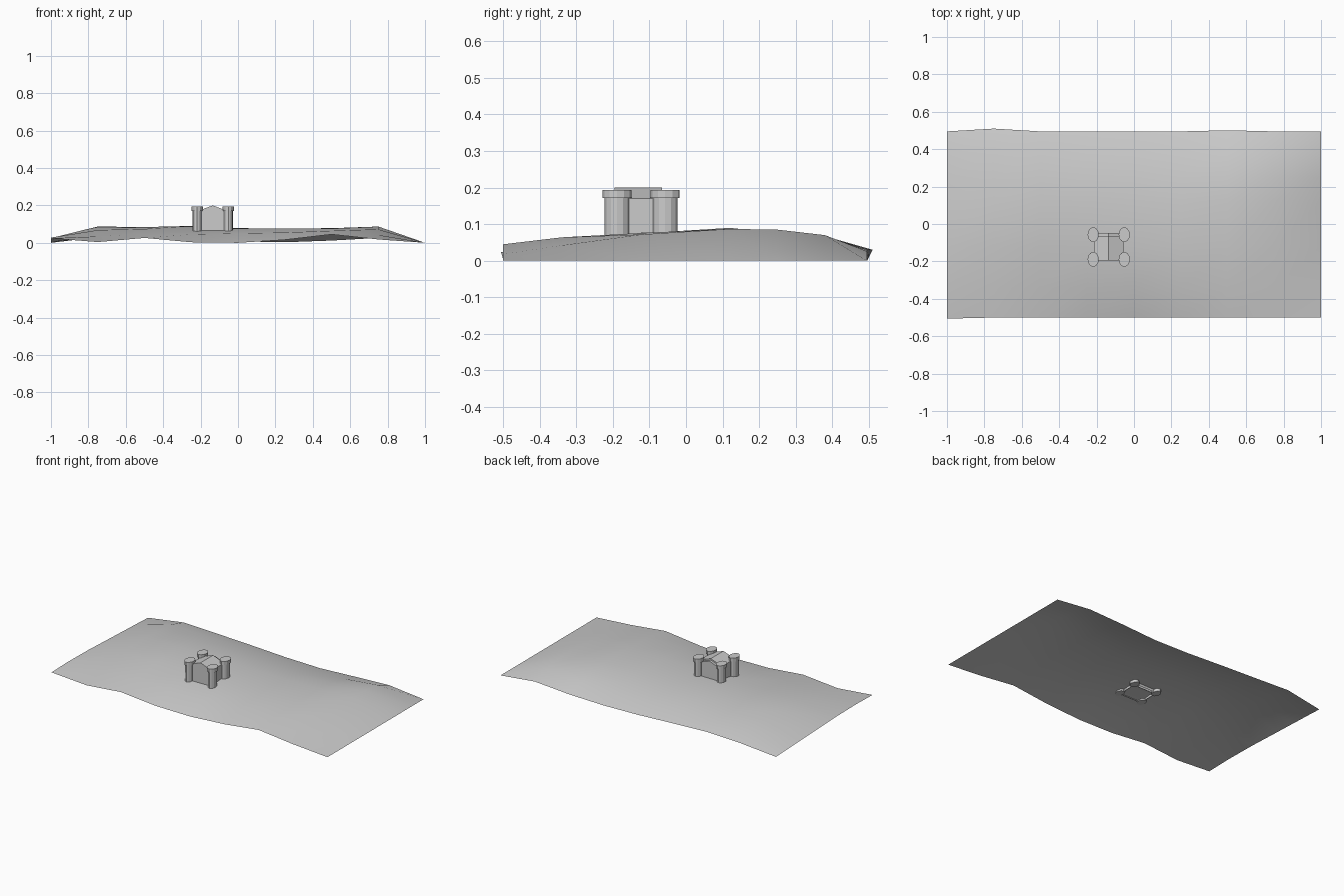
import bpy, bmesh, math

cube = bpy.data.objects.get("Cube")
if cube:
    bpy.data.objects.remove(cube, do_unlink=True)

grey = bpy.data.materials.new("light_grey")
grey.use_nodes = True
GREY = (0.6, 0.6, 0.6, 1)
grey.diffuse_color = GREY
grey.node_tree.nodes["Principled BSDF"].inputs["Base Color"].default_value = GREY


def finish(bm, name, angle=None):
    mesh = bpy.data.meshes.new(name)
    bm.to_mesh(mesh)
    bm.free()
    mesh.materials.append(grey)
    obj = bpy.data.objects.new(name, mesh)
    bpy.context.collection.objects.link(obj)
    if angle:
        bpy.ops.object.select_all(action='DESELECT')
        obj.select_set(True)
        bpy.context.view_layer.objects.active = obj
        bpy.ops.object.shade_smooth_by_angle(angle=math.radians(angle))
    return obj


def prism(bm, outline, y0, y1):
    """Extrude an (x, z) outline along y, leaving its first edge open."""
    front = [bm.verts.new((x, y0, z)) for x, z in outline]
    back = [bm.verts.new((x, y1, z)) for x, z in outline]
    bm.faces.new(front)
    bm.faces.new(back[::-1])
    for i in range(1, len(outline)):
        j = (i + 1) % len(outline)
        bm.faces.new((front[j], front[i], back[i], back[j]))


# Hilly ground: heights in thousandths from front to back, one row per x column
STATIONS = (-0.5, -0.34, -0.12, 0.12, 0.25, 0.38, 0.495)
COLUMNS = (
    (24, 28, 25, 15, 10, 5, 0),
    (4, 34, 68, 87, 72, 67, 30),
    (26, 48, 74, 84, 71, 59, 30),
    (3, 45, 75, 90, 75, 55, 20),
    (0, 50, 77, 78, 63, 44, 8),
    (16, 55, 76, 77, 58, 36, 3),
    (45, 64, 76, 78, 68, 46, 12),
    (18, 42, 72, 87, 85, 70, 26),
    (0,) * len(STATIONS),
)

bm = bmesh.new()
grid = [[bm.verts.new((-1 + i / 4, y, z / 1000)) for y, z in zip(STATIONS, column)]
        for i, column in enumerate(COLUMNS)]
grid[0][0].co.y -= 0.006
grid[1][-1].co.y += 0.015
grid[6][-1].co.y += 0.006
for left, right in zip(grid, grid[1:]):
    for r in range(len(STATIONS) - 1):
        bm.faces.new((left[r], right[r], right[r + 1], left[r + 1]))
finish(bm, "ground", 60)

# Castle hall with a gable roof, open underneath
BASE = 0.06
CX, CY = -0.135, -0.119
HALF = 0.08
bm = bmesh.new()
prism(bm, [(CX - HALF, BASE), (CX + HALF, BASE), (CX + HALF, 0.17),
           (CX, 0.2), (CX - HALF, 0.17)], -0.196, -0.065)
finish(bm, "hall")

# Lower wall behind the hall
bm = bmesh.new()
prism(bm, [(CX - 0.055, BASE), (CX + 0.055, BASE), (CX + 0.055, 0.17),
           (CX, 0.19), (CX - 0.055, 0.17)], -0.065, -0.049)
finish(bm, "back_wall")

# Corner towers: shaft profile with a stepped cap, stretched along y
PROFILE = ((0.025, BASE), (0.025, 0.171), (0.03, 0.171), (0.03, 0.194))
SIDES = 12
for side, sx in (("right", -1), ("left", 1)):
    for end, sy in (("front", -1), ("back", 1)):
        bm = bmesh.new()
        rings = []
        for radius, z in PROFILE:
            rings.append([bm.verts.new((
                CX + sx * 0.083 + radius * math.cos(math.tau * k / SIDES),
                CY - 0.004 + sy * 0.066 + 1.33 * radius * math.sin(math.tau * k / SIDES), z))
                for k in range(SIDES)])
        for low, high in zip(rings, rings[1:]):
            for k in range(SIDES):
                n = (k + 1) % SIDES
                bm.faces.new((low[k], low[n], high[n], high[k]))
        bm.faces.new(rings[0][::-1])
        bm.faces.new(rings[-1])
        finish(bm, f"{end}_{side}_tower")
